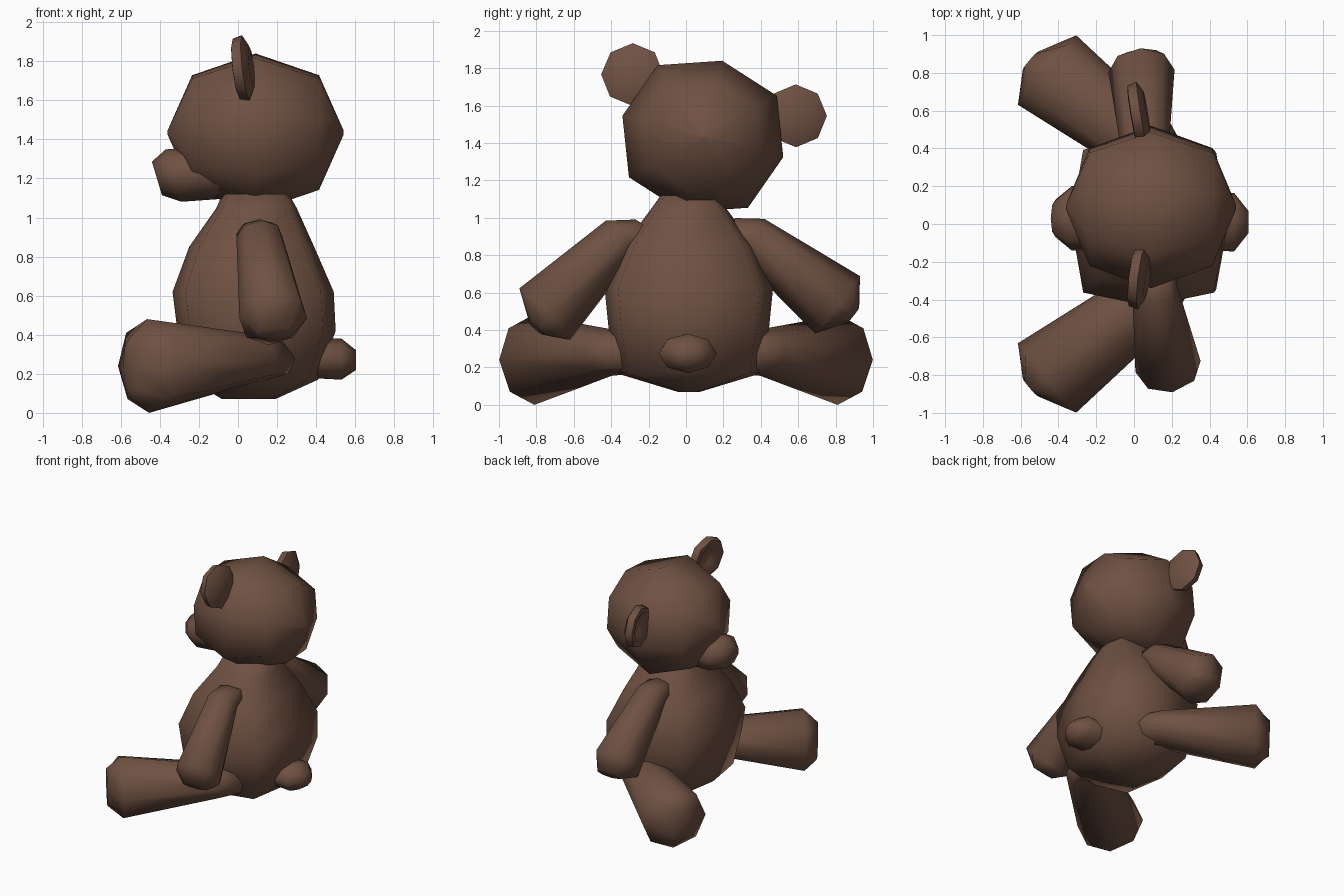
import bpy, bmesh, math
from mathutils import Vector

if "Cube" in bpy.data.objects:
    bpy.data.objects.remove(bpy.data.objects["Cube"])

fur = bpy.data.materials.new("brown_fur")
fur.diffuse_color = (0.16, 0.083, 0.055, 1)
fur.use_nodes = True
fur.node_tree.nodes["Principled BSDF"].inputs["Base Color"].default_value = fur.diffuse_color


def loft(name, rings, axis, sides=8, corner=0.7071, angle=80):
    """Skin rings of (centre, side radius, up radius) that all face along axis."""
    d = Vector(axis).normalized()
    ref = Vector((0, 0, 1)) if abs(d.z) < 0.95 else Vector((0, 1, 0))
    u = ref.cross(d).normalized()
    v = d.cross(u)
    bm = bmesh.new()
    loops = []
    for c, ru, rv in rings:
        loop = []
        for i in range(sides):
            a = 2 * math.pi * i / sides
            k = corner / 0.7071 if i % 2 else 1
            loop.append(bm.verts.new(Vector(c) + u * (ru * k * math.cos(a)) + v * (rv * k * math.sin(a))))
        loops.append(loop)
    for a, b in zip(loops, loops[1:]):
        for i in range(sides):
            j = (i + 1) % sides
            bm.faces.new((a[i], a[j], b[j], b[i]))
    bm.faces.new(loops[0][::-1])
    bm.faces.new(loops[-1])
    bmesh.ops.recalc_face_normals(bm, faces=bm.faces)
    for f in bm.faces:
        f.smooth = True
    me = bpy.data.meshes.new(name)
    bm.to_mesh(me)
    bm.free()
    me.set_sharp_from_angle(angle=math.radians(angle))
    me.materials.append(fur)
    ob = bpy.data.objects.new(name, me)
    bpy.context.collection.objects.link(ob)
    return ob


# torso: z, front x, back x, half width
profile = [(0.07, -0.08, 0.19, 0.06), (0.17, -0.25, 0.41, 0.39), (0.42, -0.31, 0.5, 0.43),
           (0.62, -0.335, 0.49, 0.45), (0.85, -0.25, 0.39, 0.35), (1.05, -0.11, 0.3, 0.2),
           (1.12, -0.08, 0.26, 0.15)]
# with a z axis, the side direction is x and the up direction is y
loft("torso", [(((a + b) / 2, 0.015, z), (b - a) / 2, w) for z, a, b, w in profile],
     (0, 0, 1), corner=0.84)

# head, faceted ball with poles front and back, tilted sideways
head = loft("head", [((x, 0, 0), 0.444 * k, 0.418 * k) for x, k in
                     ((-0.45, 0.03), (-0.325, 0.725), (0, 1), (0.325, 0.725), (0.45, 0.03))],
            (1, 0, 0), corner=0.74)
head.location = (0.09, 0.09, 1.435)
head.rotation_euler.x = math.radians(-14.4)

# snout
loft("snout", [((-0.12, 0.05, 1.23), 0.19, 0.14), ((-0.33, 0.03, 1.215), 0.17, 0.14),
               ((-0.415, 0.03, 1.2), 0.1, 0.09)], (-1, 0, -0.3))

# ears: dished discs leaning forward
for name, c, radial in (("right_ear", (0.025, 0.585, 1.545), (0, 0.97, 0.2)),
                        ("left_ear", (0.025, -0.285, 1.765), (0, -0.7, 0.7))):
    n = (Vector((1, 0, 0)) + Vector(radial) * 0.17).normalized()
    loft(name, [(Vector(c) + n * t, r, r) for t, r in
                ((0.045, 0.11), (0.015, 0.168), (-0.035, 0.155), (-0.04, 0.12), (0.005, 0.07))],
         -n, angle=60)

# tail
loft("tail", [((0.34, 0, 0.28), 0.14, 0.1), ((0.53, 0.01, 0.275), 0.155, 0.105),
              ((0.605, 0.01, 0.27), 0.06, 0.05)], (1, 0, 0))

# legs, mirrored, with feet that narrow to an upright edge
for name, s in (("right_leg", 1), ("left_leg", -1)):
    loft(name, [((0.2, 0.25 * s, 0.28), 0.14, 0.11), ((0.08, 0.4 * s, 0.28), 0.175, 0.125),
                ((-0.46, 0.815 * s, 0.24), 0.24, 0.24), ((-0.55, 0.865 * s, 0.235), 0.06, 0.15)],
         (-0.56, 0.47 * s, -0.02))

# arms, posed a little differently
for name, pts in (("right_arm", ((0.06, 0.2, 0.92), (0.06, 0.345, 0.9), (0.04, 0.81, 0.535), (0.05, 0.895, 0.48))),
                  ("left_arm", ((0.1, -0.2, 0.92), (0.11, -0.345, 0.9), (0.18, -0.755, 0.485), (0.19, -0.8, 0.41)))):
    radii = ((0.11, 0.1), (0.12, 0.12), (0.175, 0.195), (0.1, 0.05))
    loft(name, [(p, *r) for p, r in zip(pts, radii)], Vector(pts[2]) - Vector(pts[1]))
